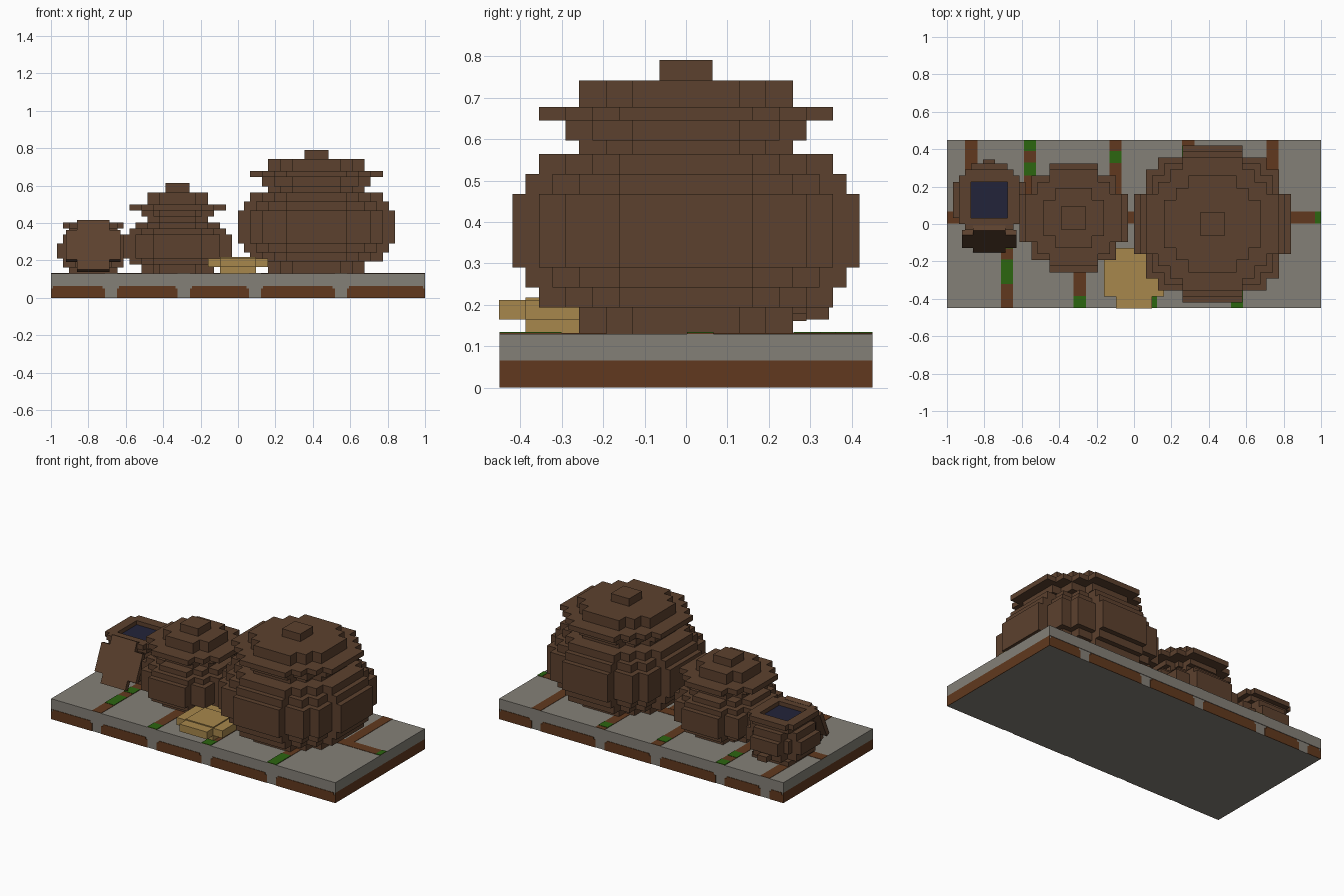
import bpy, bmesh, math

cube = bpy.data.objects.get("Cube")
if cube:
    bpy.data.objects.remove(cube, do_unlink=True)

U = 2 / 62  # one grid cell


def material(name, rgb):
    lin = [(c / 255 / 12.92) if c < 11 else ((c / 255 + 0.055) / 1.055) ** 2.4 for c in rgb]
    m = bpy.data.materials.new(name)
    m.use_nodes = True
    m.diffuse_color = (*lin, 1)
    m.node_tree.nodes["Principled BSDF"].inputs["Base Color"].default_value = (*lin, 1)
    return m


CLAY = material("clay brown", (92, 65, 46))
STONE = material("stone grey", (132, 128, 119))
DIRT = material("dirt brown", (97, 57, 30))
MOSS = material("moss green", (44, 102, 16))
STRAW = material("straw tan", (167, 135, 76))
INK = material("dark blue", (34, 36, 58))


def finish(name, bm, mat):
    bmesh.ops.recalc_face_normals(bm, faces=bm.faces)
    me = bpy.data.meshes.new(name)
    bm.to_mesh(me)
    bm.free()
    me.materials.append(mat)
    ob = bpy.data.objects.new(name, me)
    bpy.context.collection.objects.link(ob)
    return ob


def add_box(bm, x0, x1, y0, y1, z0, z1):
    verts = bmesh.ops.create_cube(bm, size=1)["verts"]
    for v in verts:
        v.co.x = x1 if v.co.x > 0 else x0
        v.co.y = y1 if v.co.y > 0 else y0
        v.co.z = z1 if v.co.z > 0 else z0


def boxes(name, mat, items):
    bm = bmesh.new()
    for b in items:
        add_box(bm, *b)
    return finish(name, bm, mat)


def outline(r):
    """Stepped round outline of radius r, in cells."""
    if r < 5:
        corners = [(r, r)]
    elif r < 11:
        h = max(3, r // 2)
        corners = [(r, h), (r - 2, r - 2), (h, r)]
    else:
        corners = [(r, 5), (r - 2, r - 4), (r - 4, r - 2), (5, r)]
    quarter = [corners[0]]
    for a, b in zip(corners, corners[1:]):
        for p in ((b[0], a[1]), b):
            if p != quarter[-1]:
                quarter.append(p)
    pts = []
    for _ in range(4):
        pts += quarter
        quarter = [(-y, x) for x, y in quarter]
    return pts


def add_disc(bm, cx, cy, r, z0, z1):
    base = [bm.verts.new(((cx + x) * U, (cy + y) * U, z0 * U)) for x, y in outline(r)]
    face = bm.faces.new(base)
    top = bmesh.ops.extrude_face_region(bm, geom=[face])["geom"]
    bmesh.ops.translate(bm, vec=(0, 0, (z1 - z0) * U),
                        verts=[g for g in top if isinstance(g, bmesh.types.BMVert)])


def stack(name, mat, cx, cy, z, layers):
    """Pile of stepped discs: (radius, top height) from the bottom up."""
    bm = bmesh.new()
    for r, top in layers:
        add_disc(bm, cx, cy, r, z, top)
        z = top
    return finish(name, bm, mat)


# Pots with their lids
stack("large_pot", CLAY, 13, 0, 4, [(8, 6), (11, 7.5), (12, 9), (13, 14.5), (12, 16), (11, 17.5)])
stack("large_pot_lid", CLAY, 13, 0, 17.5, [(8, 18.5), (9, 20), (11, 21), (8, 23), (2, 24.5)])
stack("medium_pot", CLAY, -10, 1, 4, [(6, 5.5), (8, 6.5), (9, 10.5), (8, 11.5), (7, 12.5)])
stack("medium_pot_lid", CLAY, -10, 1, 12.5, [(5, 13.5), (6, 14.5), (8, 15.5), (5, 17.5), (2, 19)])

# Small open pot: body, hollow rim, contents and back stud
stack("small_pot", CLAY, -24, 4, 4, [(4, 5), (5, 6.5), (6, 9), (5, 10.5), (4, 11.5)])
sx, sy = -24 * U, 4 * U
rim = []
for s in (-1, 1):
    a, b = sorted((s * 3 * U, s * 5 * U))
    rim.append((sx - 4 * U, sx + 4 * U, sy + a, sy + b, 11.5 * U, 12.5 * U))
    rim.append((sx + a, sx + b, sy - 4 * U, sy + 4 * U, 11.5 * U, 12.5 * U))
boxes("small_pot_rim", CLAY, rim)
boxes("small_pot_contents", INK,
      [(sx - 3 * U, sx + 3 * U, sy - 3 * U, sy + 3 * U, 11.5 * U, 11.7 * U)])
boxes("small_pot_stud", CLAY, [(sx - U, sx + U, 0.28, 0.345, 0.165, 0.2)])

# Lid leaning against the small pot
lid = stack("leaning_lid", CLAY, 0, 0, -0.5, [(5, 0.5)])
lid.scale = (0.9, 0.9, 0.9)
lid.rotation_euler.x = math.radians(66)
lid.location = (sx, -0.08, 0.278)

# Straw-coloured lid lying on the ground
stack("straw_lid", STRAW, 0, -9, 4, [(3, 5.1), (5, 6.55), (3, 6.75)])

# Stone floor
X, Y, H = 1.0, 0.45, 0.13
T = 0.003
boxes("stone_floor", STONE, [(-X + T, X - T, -Y + T, Y - T, 0, H),
                             (-X, X, -Y, Y, 0.065, H)])

# Dirt panels along the lower edge, split at the slab joints
FRONT = (-0.68, -0.29, 0.09, 0.55)
BACK = (-0.87, -0.555, -0.1, 0.29, 0.74)
panels = [(s * X - (T if s > 0 else 0), s * X + (T if s < 0 else 0), -Y, Y, 0, 0.065)
          for s in (-1, 1)]
for joints, y in ((FRONT, -Y), (BACK, Y - T)):
    cuts = [-X - U] + list(joints) + [X + U]
    for a, b in zip(cuts, cuts[1:]):
        for inset, z0, z1 in ((0, 0, 0.05), (0.012, 0.05, 0.063)):
            panels.append((a + U + inset, b - U - inset, y, y + T, z0, z1))
boxes("dirt_panels", DIRT, panels)

# Joints between the slabs
strips = [(-X, X, 0.002, 0.066, H, H + 0.002)]
strips += [(x - U, x + U, -Y, 0, H, H + 0.002) for x in FRONT]
strips += [(x - U, x + U, 0.066, Y, H, H + 0.002) for x in BACK]
boxes("slab_joints", DIRT, strips)

# Moss patches on the joints: x centre, y range
patches = [(-0.68, -0.32, -0.19), (-0.68, -0.13, -0.06), (-0.29, -Y, -0.385),
           (0.09, -Y, -0.385), (0.55, -Y, -0.3), (-0.555, 0.39, Y),
           (-0.555, 0.26, 0.33), (-0.1, 0.325, 0.39), (0.29, 0.36, 0.42)]
moss = [(x - U, x + U, a, b, H, H + 0.004) for x, a, b in patches]
moss.append((X - U, X, 0.002, 0.066, H, H + 0.004))
boxes("moss_patches", MOSS, moss)
